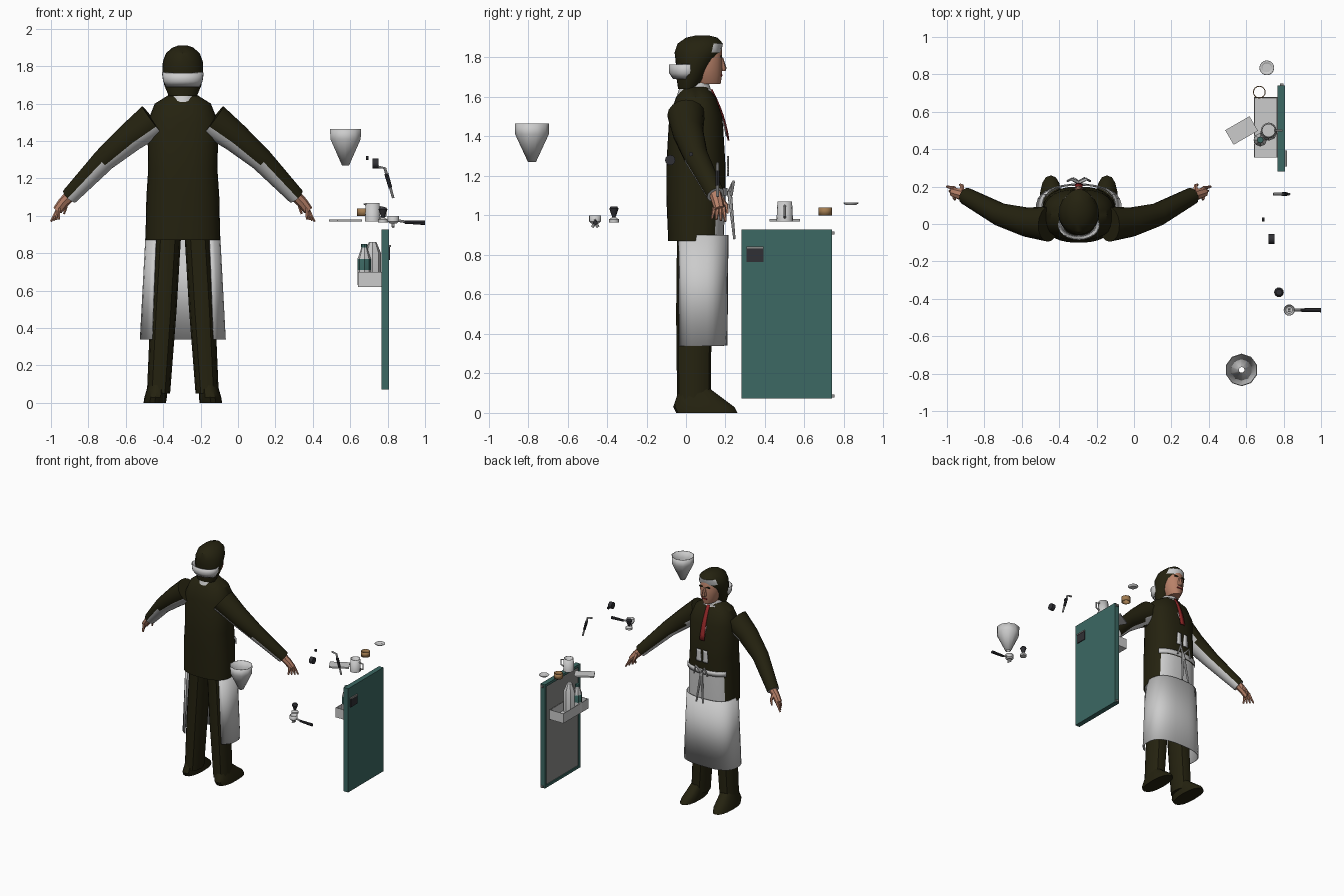
import bpy, bmesh
from math import sin, cos, pi, radians, copysign
from mathutils import Vector

default_cube = bpy.data.objects.get("Cube")
if default_cube:
    bpy.data.objects.remove(default_cube)


def material(name, red, green, blue):
    made = bpy.data.materials.new(name)
    made.use_nodes = True
    colour = (red, green, blue, 1)
    made.diffuse_color = colour
    made.node_tree.nodes["Principled BSDF"].inputs["Base Color"].default_value = colour
    return made


DARK = material("dark olive cloth", .018, .016, .005)
PALE = material("pale grey", .6, .6, .6)
SKIN = material("skin", .48, .22, .14)
RED = material("tie red", .28, .02, .02)
GREEN = material("door green", .045, .14, .125)
PANEL = material("panel grey", .26, .26, .25)
BROWN = material("cork brown", .36, .2, .08)
BLACK = material("charcoal", .03, .03, .035)
MIDDLE = -.295  # centre line of the figure


def finish(name, bm, materials, rule=None, thickness=0):
    """Make the object; rule(centre, normal) picks faces for the second colour."""
    bmesh.ops.recalc_face_normals(bm, faces=bm.faces[:])
    if rule:
        for face in bm.faces:
            face.material_index = int(rule(face.calc_center_median(), face.normal))
    mesh = bpy.data.meshes.new(name)
    bm.to_mesh(mesh)
    bm.free()
    for colour in materials:
        mesh.materials.append(colour)
    part = bpy.data.objects.new(name, mesh)
    bpy.context.collection.objects.link(part)
    if thickness:
        part.modifiers.new("thickness", 'SOLIDIFY').thickness = thickness
    bpy.ops.object.select_all(action='DESELECT')
    part.select_set(True)
    bpy.context.view_layer.objects.active = part
    bpy.ops.object.shade_smooth_by_angle(angle=radians(35))
    return part


def oval(centre, across, along, sides, sweep=pi, power=1):
    """Points of a rounded section, swept either way from the 'along' axis."""
    count = sides if sweep == pi else sides + 1
    points = []
    for k in range(count):
        turn = sweep * (2 * k / sides - 1)
        s, c = sin(turn), cos(turn)
        points.append(centre + across * copysign(abs(s) ** power, s)
                      + along * copysign(abs(c) ** power, c))
    return points


def bridge(name, rows, materials, closed=True, caps="both", **options):
    """Join rows of points into a skin."""
    bm = bmesh.new()
    rows = [[bm.verts.new(point) for point in row] for row in rows]
    for low, high in zip(rows, rows[1:]):
        for k in range(len(low) if closed else len(low) - 1):
            j = (k + 1) % len(low)
            bm.faces.new((low[k], low[j], high[j], high[k]))
    if caps in ("both", "bottom"):
        bm.faces.new(rows[0])
    if caps == "both":
        bm.faces.new(rows[-1])
    return finish(name, bm, materials, **options)


def loft(name, materials, x, y, rings, lean=0, splay=0, sides=16, sweep=pi, power=1,
         caps="both", **options):
    """Stack level ovals (height, half width, half depth); lean and splay shift them with height."""
    rows = []
    for z, width, *depth in rings:
        rise = z - rings[0][0]
        centre = Vector((x + splay * rise, y + lean * rise, z))
        half_depth = depth[0] if depth else width
        rows.append(oval(centre, Vector((width, 0, 0)), Vector((0, half_depth, 0)), sides, sweep, power))
    closed = sweep == pi
    return bridge(name, rows, materials, closed, caps if closed else "none", **options)


def tube(name, materials, points, start, end, sides=8, **options):
    """Tapered round bar along a path."""
    points = [Vector(point) for point in points]
    last = len(points) - 1
    rows = []
    for i, point in enumerate(points):
        heading = (points[min(i + 1, last)] - points[max(i - 1, 0)]).normalized()
        along = Vector((0, 1, 0))
        along = (along - heading * along.dot(heading)).normalized()
        radius = start + (end - start) * i / last
        rows.append(oval(point, heading.cross(along) * radius, along * radius, sides))
    return bridge(name, rows, materials, **options)


def box(name, materials, centre, size, recess=None, rim=0, depth=0):
    """Box with an optional sunk face in the recess direction."""
    bm = bmesh.new()
    bmesh.ops.create_cube(bm, size=1)
    for vert in bm.verts:
        vert.co = [middle + length * c for middle, length, c in zip(centre, size, vert.co)]
    if recess:
        bm.normal_update()
        sunk = [face for face in bm.faces if face.normal.dot(Vector(recess)) > .9]
        bmesh.ops.inset_individual(bm, faces=sunk, thickness=rim)
        bmesh.ops.inset_individual(bm, faces=sunk, thickness=.0005, depth=-depth)
        sunk[0].material_index = len(materials) - 1
    return finish(name, bm, materials)


def chest_plate(name, colour, x, top, bottom, wide, narrow, lift=0, steps=6):
    """Thin strip that follows the curve of the chest."""
    rows = []
    for i in range(steps + 1):
        share = i / steps
        z = top + (bottom - top) * share
        width = wide + (narrow - wide) * share
        y = .217 + lift - .8 * max(z - 1.3, 0) ** 2
        rows.append([(MIDDLE + x + width * k, y - abs(k) * width / 6, z) for k in (-1, 0, 1)])
    return bridge(name, rows, [colour], closed=False, caps="none", thickness=.006)


def mirrored(points, side):
    return [(MIDDLE + side * x, y, z) for x, y, z in points]


# Coat body, with the apron showing through the open front
def apron_shows(centre, normal):
    return centre.z < 1.1 and centre.y > .14 and normal.y > .2


loft("coat", [DARK, PALE], MIDDLE, .05,
     [(.87, .2, .14), (1.1, .195, .15), (1.25, .185, .15), (1.5, .19, .135), (1.6, .15, .1), (1.65, .07, .06)],
     sides=28, power=.8, rule=apron_shows)

# Long apron, open at the back
loft("apron_skirt", [PALE], MIDDLE, .075, [(.34, .23, .135), (.9, .2, .14)],
     sides=24, power=.75, sweep=radians(140), thickness=.006)
loft("apron_waistband", [PALE], MIDDLE, .06, [(1.1, .2, .15), (1.14, .2, .15)],
     power=.8, sweep=radians(60), thickness=.005)
knot = (0, .22, 1.12)
for side in (-1, 1):
    tube("apron_string", [PALE], mirrored([knot, (.03, .245, .88)], side), .012, .006)
    tube("apron_bow", [PALE], mirrored([knot, (.04, .24, 1.17), (.06, .23, 1.1)], side), .01, .006)

# Shirt, collar and tie
chest_plate("shirt_front", PALE, 0, 1.64, 1.4, .055, .008)
chest_plate("tie", RED, 0, 1.64, 1.38, .013, .022, lift=.008)
for side in (-1, 1):
    chest_plate("shirt_patch", PALE, side * .03, 1.3, 1.2, .018, .024)
loft("shirt_collar", [PALE], MIDDLE, .045, [(1.61, .08, .09), (1.67, .06, .07)], caps="none")


# Limbs, mirrored about the centre line
def underside(centre, normal):
    return normal.z < -.4 and abs(centre.x - MIDDLE) > .17


for side, label in ((1, "left_"), (-1, "right_")):
    tube(label + "sleeve", [DARK, PALE],
         mirrored([(.16, 0, 1.51), (.28, .01, 1.42), (.42, .05, 1.3), (.605, .15, 1.105)], side),
         .095, .046, sides=16, rule=underside)
    tube(label + "palm", [SKIN], mirrored([(.59, .145, 1.12), (.64, .16, 1.07), (.67, .17, 1.03)], side),
         .032, .026)
    for finger in range(4):
        root = Vector((.665, .19 - .015 * finger, 1.04))
        reach = Vector((.04 - .014 * finger, .01 - .008 * finger, -.07 + .004 * finger))
        tube(label + "finger", [SKIN], mirrored([root, root + reach], side), .012, .006, sides=6)
    tube(label + "thumb", [SKIN], mirrored([(.625, .17, 1.09), (.625, .205, 1.05), (.635, .21, 1.01)], side),
         .015, .006, sides=6)
    loft(label + "trouser_leg", [DARK], MIDDLE + side * .13, .04,
         [(.05, .062, .085), (.5, .07, .09), (.95, .07, .085)],
         splay=-.06 * side, sides=12, power=.85)
    loft(label + "shoe", [DARK], MIDDLE + side * .15, .105,
         [(0, .06, .155), (.03, .06, .155), (.065, .055, .125), (.12, .05, .08)],
         lean=-.5, splay=-.15 * side, power=.85)


# Head: face, features and swept hair
def forelock(centre, normal):
    return 1.82 < centre.z < 1.88 and centre.y > .135


loft("neck", [SKIN], MIDDLE, .055, [(1.6, .052, .055), (1.7, .052, .06)])
loft("face", [SKIN], MIDDLE, .1, [(1.665, .045, .075), (1.71, .07, .085), (1.77, .078, .09),
                                  (1.84, .076, .09), (1.87, .06, .08)], lean=-.05)
loft("nose", [SKIN], MIDDLE, .185, [(1.73, .016, .015), (1.745, .02, .022), (1.8, .01)], lean=-.1, sides=8)
box("mouth", [RED], (MIDDLE, .182, 1.71), (.045, .008, .008))
for side in (-1, 1):
    box("brow", [DARK], (MIDDLE + side * .03, .178, 1.805), (.035, .008, .01))
loft("hair", [DARK, PALE], MIDDLE, .01,
     [(1.64, .075, .05), (1.7, .1, .075), (1.78, .109, .1), (1.825, .107, .118),
      (1.87, .09, .115), (1.9, .055, .08), (1.912, .02, .03)],
     lean=.27, sides=20, rule=forelock)
loft("grey_hair_band", [PALE], MIDDLE, -.005, [(1.69, .09, -.06), (1.72, .106, -.08), (1.765, .112, -.08)],
     sweep=radians(125), thickness=.006)

# Cabinet door with sunk inner panel, handle and hinges
box("cabinet_door", [GREEN, PANEL], (.788, .51, .5), (.04, .46, .855), recess=(-1, 0, 0), rim=.03, depth=.008)
box("door_handle", [BLACK], (.81, .35, .8), (.008, .085, .07))
box("handle_lip", [PANEL], (.812, .35, .838), (.012, .085, .01))
for z in (.085, .91):
    box("hinge", [PANEL], (.79, .745, z), (.02, .015, .015))


# Door shelf and cartons
def label_band(centre, normal):
    return .71 < centre.z < .77


box("door_shelf", [PALE], (.705, .517, .66), (.125, .325, .08), recess=(0, 0, 1), rim=.006, depth=.07)
loft("tall_carton", [PALE], .72, .49, [(.63, .045), (.8, .045), (.86, .02)], sides=8)
loft("short_carton", [PALE, GREEN], .675, .45, [(.63, .036), (.71, .036), (.77, .036), (.83, .015)],
     sides=8, rule=label_band)
loft("carton_cap", [GREEN], .675, .45, [(.83, .017), (.85, .017)], sides=8)

# Folded cloth
cloth = box("folded_cloth", [PALE], (0, 0, 0), (.15, .09, .012))
cloth.location = (.575, .5, .975)
cloth.rotation_euler.z = radians(30)

# Milk pitcher, cork ring and saucer
loft("milk_pitcher", [PALE], .72, .5, [(.97, .042), (1.07, .037)], caps="bottom", thickness=.004)
tube("pitcher_handle", [PALE], [(.75, .5, 1.05), (.79, .5, 1.04), (.79, .5, 1), (.75, .5, .985)], .006, .006)
loft("cork_ring", [BROWN], .67, .705, [(1, .034), (1.04, .034)], caps="none", thickness=.005)
loft("saucer", [PALE], .71, .835, [(1.055, .024), (1.065, .038)], caps="bottom", thickness=.003)

# Portafilter
loft("filter_basket", [PALE], .83, -.46, [(.96, .02), (.97, .03), (1, .03)], caps="bottom", thickness=.004)
tube("filter_neck", [PALE], [(.855, -.46, .975), (.9, -.46, .967)], .007, .007)
tube("filter_handle", [BLACK], [(.89, -.46, .967), (1, -.46, .963)], .009, .012)
for side in (-1, 1):
    tube("filter_spout", [PALE], [(.83, -.46, .965), (.83, -.46 + side * .015, .94)], .008, .008)

# Tamper
loft("tamper_base", [PALE], .775, -.365, [(.965, .026), (.98, .026), (.99, .009), (1.01, .007)])
loft("tamper_grip", [BLACK], .775, -.365, [(.99, .008), (1.035, .024), (1.045, .016)])

# Dial knob, button and steam wand
tube("dial_knob", [BLACK], [(.72, -.08, 1.28), (.75, -.08, 1.28)], .026, .026, sides=12)
tube("small_button", [BLACK], [(.685, .025, 1.31), (.697, .025, 1.31)], .011, .011)
tube("steam_wand", [PALE], [(.745, .16, 1.262), (.785, .16, 1.255), (.83, .16, 1.095)], .008, .007)
tube("wand_grip", [BLACK], [(.793, .16, 1.225), (.815, .16, 1.15)], .011, .01)

# Bean hopper, open at both ends
loft("bean_hopper", [PALE], .575, -.78, [(1.27, .02), (1.41, .085), (1.465, .087)],
     sides=10, caps="none", thickness=.005)
